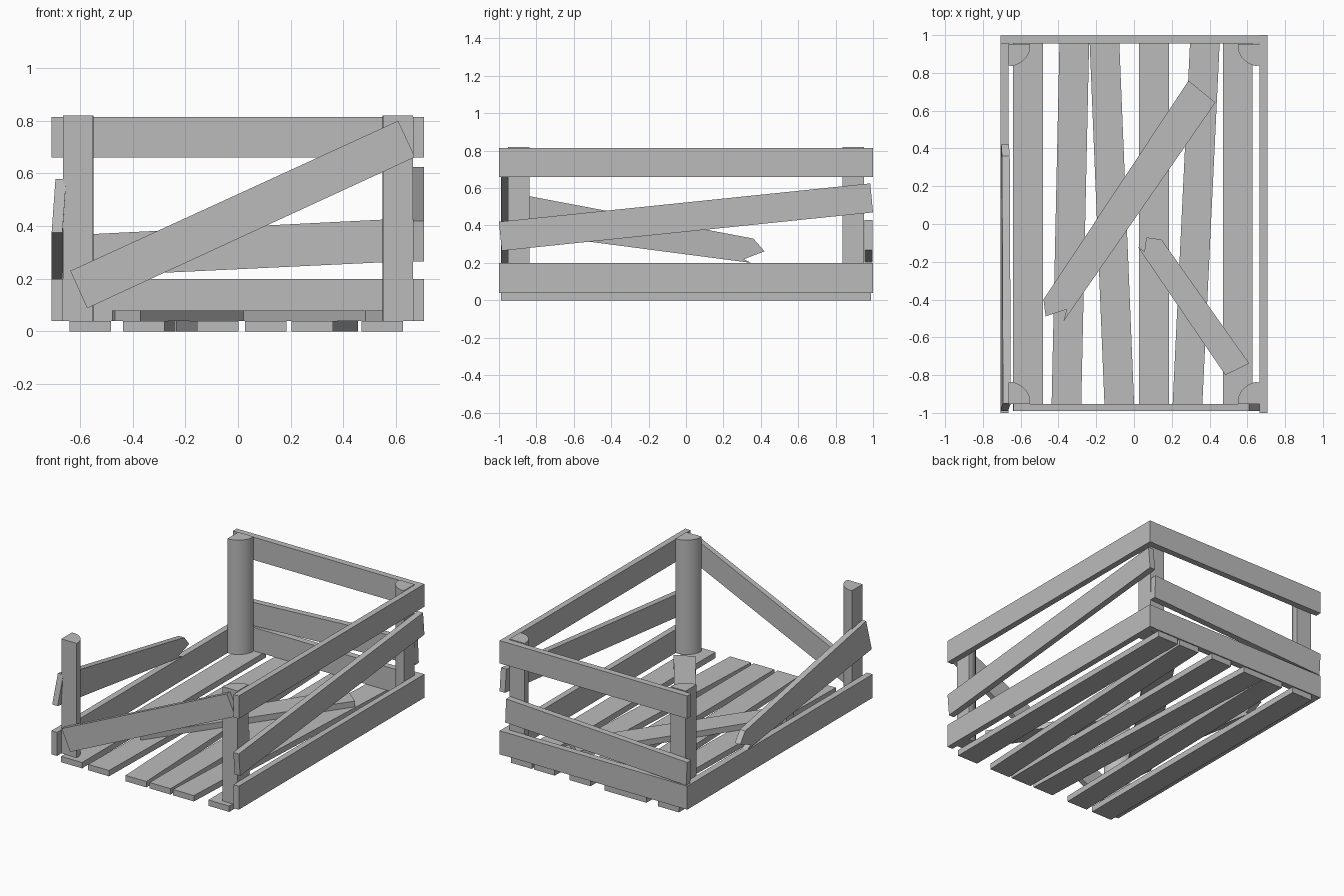
import bpy, bmesh
from math import sin, cos, radians
from mathutils import Vector

cube = bpy.data.objects.get("Cube")
if cube:
    bpy.data.objects.remove(cube, do_unlink=True)

wood = bpy.data.materials.new("grey_wood")
wood.use_nodes = True
GREY = (0.5, 0.5, 0.5, 1)
wood.diffuse_color = GREY
wood.node_tree.nodes["Principled BSDF"].inputs["Base Color"].default_value = GREY

# axis along which an outline is extruded -> 3D position of an outline point
PLACE = {
    "x": lambda u, v, w: Vector((w, u, v)),
    "y": lambda u, v, w: Vector((u, w, v)),
    "z": lambda u, v, w: Vector((u, v, w)),
}


def prism(name, outline, axis, lo, hi, smooth=False):
    """Extrude a flat outline along an axis from lo to hi."""
    bm = bmesh.new()
    verts = [bm.verts.new(PLACE[axis](u, v, lo)) for u, v in outline]
    face = bm.faces.new(verts)
    ext = bmesh.ops.extrude_face_region(bm, geom=[face])
    moved = [g for g in ext["geom"] if isinstance(g, bmesh.types.BMVert)]
    bmesh.ops.translate(bm, verts=moved, vec=PLACE[axis](0, 0, hi - lo))
    bmesh.ops.recalc_face_normals(bm, faces=bm.faces)
    mesh = bpy.data.meshes.new(name)
    bm.to_mesh(mesh)
    bm.free()
    mesh.materials.append(wood)
    obj = bpy.data.objects.new(name, mesh)
    bpy.context.collection.objects.link(obj)
    if smooth:
        bpy.ops.object.select_all(action="DESELECT")
        obj.select_set(True)
        bpy.context.view_layer.objects.active = obj
        bpy.ops.object.shade_smooth_by_angle(angle=radians(30))
    return obj


def rect(u0, u1, v0, v1):
    return [(u0, v0), (u1, v0), (u1, v1), (u0, v1)]


T = 0.04            # board thickness
LOW = (T, 0.2)      # height of the bottom rails
HIGH = (0.66, 0.815)

# Floor boards: left edge at the front and at the back, some lie crooked
for i, (front, back) in enumerate([(-0.64, -0.64), (-0.437, -0.394), (-0.155, -0.236),
                                   (0.027, 0.027), (0.203, 0.298), (0.47, 0.47)]):
    w = 0.157
    prism(f"floor_board_{i + 1}",
          [(front, -0.99), (front + w, -0.99), (back + w, 0.99), (back, 0.99)], "z", 0, T)

# Quarter-round corner posts
arc = [(0.118 * cos(radians(a)), 0.118 * sin(radians(a))) for a in range(12, 79, 6)]
quarter = [(0, 0), (0.115, 0)] + arc + [(0, 0.115)]
for sx, side in ((1, "left"), (-1, "right")):
    for sy, end in ((1, "back"), (-1, "front")):
        prism(f"{end}_{side}_post",
              [(sx * (0.665 - u), sy * (0.953 - v)) for u, v in quarter],
              "z", T, 0.82, smooth=True)

# Intact long side
prism("left_bottom_rail", rect(-1, 1, *LOW), "x", 0.665, 0.706)
prism("left_top_rail", rect(-1, 1, *HIGH), "x", 0.665, 0.706)
prism("left_slipped_rail", [(-0.985, 0.265), (1, 0.47), (0.985, 0.625), (-1, 0.42)],
      "x", 0.665, 0.706)

# Back end
prism("back_bottom_rail", rect(-0.708, 0.665, *LOW), "y", 0.955, 0.998)
prism("back_top_rail", rect(-0.708, 0.665, *HIGH), "y", 0.955, 0.998)
prism("back_slipped_rail", [(-0.7, 0.203), (0.665, 0.268), (0.658, 0.43), (-0.708, 0.362)],
      "y", 0.955, 0.998)

# Broken long side
prism("right_bottom_rail", rect(-1, 0.955, *LOW), "x", -0.708, -0.665)
broken = prism("right_broken_rail",
               [(-0.99, 0.375), (0.35, 0.2), (0.31, 0.22), (0.42, 0.262),
                (0.36, 0.33), (-0.95, 0.578)], "x", -0.708, -0.667)
for v in broken.data.vertices:      # the loose rail leans inwards
    v.co.x += 0.07 * max(0, v.co.z - 0.375 + 0.13 * (v.co.y + 0.99))

# Front rail hanging diagonally
prism("front_hanging_rail", [(-0.573, 0.088), (0.668, 0.66), (0.662, 0.685),
                             (0.608, 0.8), (-0.637, 0.23)], "y", -0.99, -0.952)

# Snapped boards lying on the floor
prism("long_loose_board", [(0.289, 0.759), (-0.479, -0.4), (-0.468, -0.489),
                           (-0.357, -0.452), (-0.373, -0.516), (0.431, 0.643)],
      "z", T, 2 * T)
prism("short_loose_board", [(0.02, -0.12), (0.055, -0.145), (0.066, -0.071),
                            (0.145, -0.082), (0.61, -0.738), (0.484, -0.8)],
      "z", T, 2 * T)
